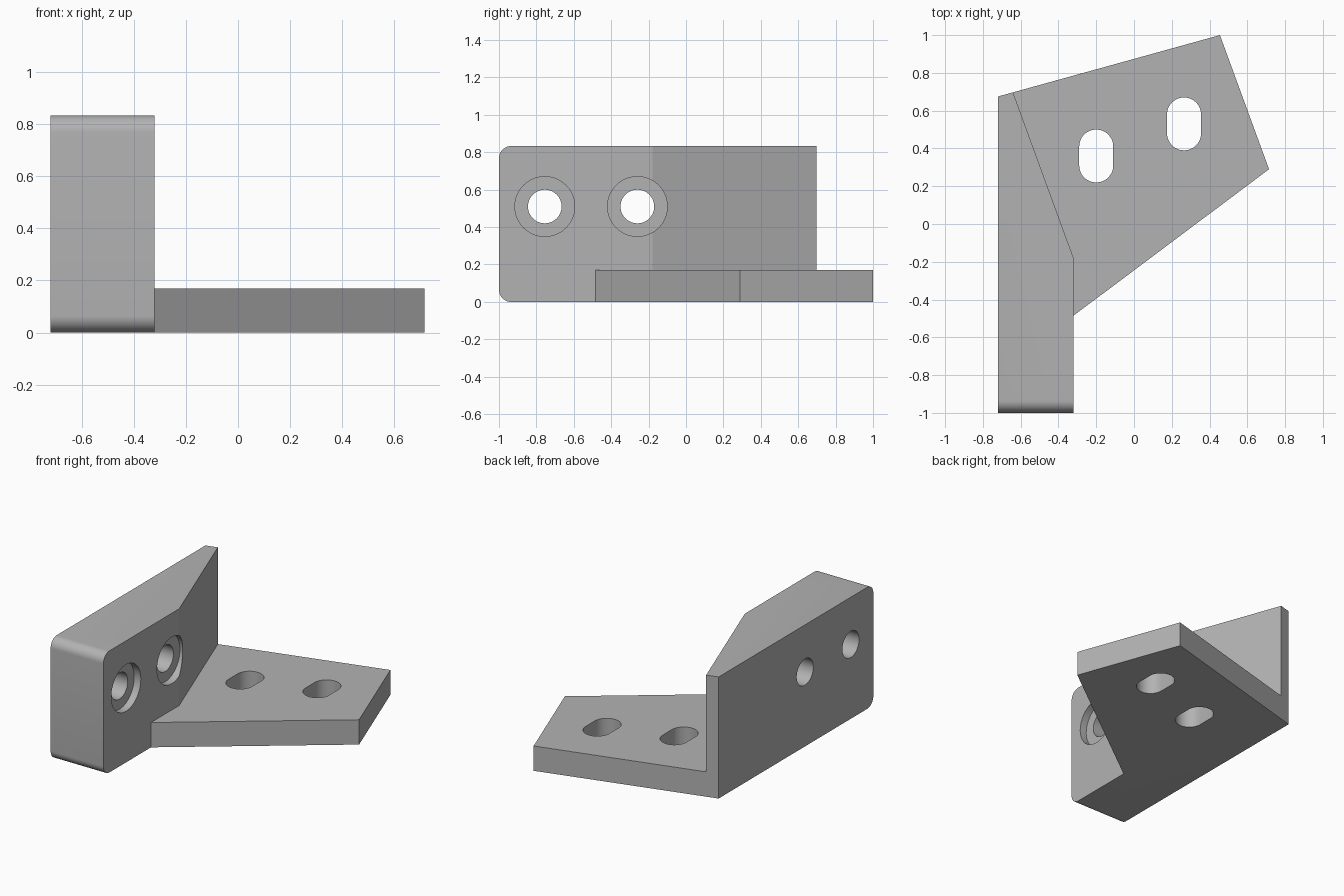
import bpy, bmesh, math
from mathutils import Matrix

cube = bpy.data.objects.get("Cube")
if cube:
    bpy.data.objects.remove(cube, do_unlink=True)

grey = bpy.data.materials.new("plain grey")
grey.use_nodes = True
colour = (0.45, 0.45, 0.45, 1)
grey.diffuse_color = colour
grey.node_tree.nodes["Principled BSDF"].inputs["Base Color"].default_value = colour

PLATE, HEIGHT, FILLET = 0.17, 0.833, 0.065
HOLE, RECESS, RECESS_DEPTH = 0.09, 0.16, 0.05
WALL_FACE = -0.32


def prism(name, outline, low, high, turn=None, fillet=0):
    """Extrude an outline upward, optionally rounding its front level edges."""
    bm = bmesh.new()
    face = bm.faces.new([bm.verts.new((x, y, low)) for x, y in outline])
    top = bmesh.ops.extrude_face_region(bm, geom=[face])["geom"]
    for v in top:
        if isinstance(v, bmesh.types.BMVert):
            v.co.z = high
    if fillet:
        front = [e for e in bm.edges
                 if all(v.co.y < -0.99 for v in e.verts)
                 and abs(e.verts[0].co.z - e.verts[1].co.z) < 0.01]
        bmesh.ops.bevel(bm, geom=front, offset=fillet, segments=10,
                        profile=0.5, affect='EDGES')
    bmesh.ops.recalc_face_normals(bm, faces=bm.faces)
    if turn:
        bm.transform(turn)
    mesh = bpy.data.meshes.new(name)
    bm.to_mesh(mesh)
    bm.free()
    mesh.materials.append(grey)
    obj = bpy.data.objects.new(name, mesh)
    bpy.context.collection.objects.link(obj)
    return obj


def slot(cx, cy, radius, straight=0, steps=24):
    """Outline of a circle, or of a slot stretched along y."""
    points = []
    for side in (0, 1):
        for i in range(steps + (1 if straight else 0)):
            a = math.pi * (side + i / steps)
            shift = straight * (1 - 2 * side)
            points.append((cx + radius * math.cos(a), cy + shift + radius * math.sin(a)))
    return points


def cut(target, cutter):
    cutter.hide_render = True
    mod = target.modifiers.new("cut", 'BOOLEAN')
    mod.operation = 'DIFFERENCE'
    mod.solver = 'EXACT'
    mod.object = cutter
    bpy.context.view_layer.objects.active = target
    bpy.ops.object.modifier_apply(modifier=mod.name)
    bpy.data.objects.remove(cutter, do_unlink=True)


# Whole body with its rounded front end
bracket = prism("angle_bracket",
                [(-0.72, -1), (WALL_FACE, -1), (WALL_FACE, -0.485),
                 (0.715, 0.29), (0.455, 1), (-0.72, 0.675)],
                0, HEIGHT, fillet=FILLET)

# Clear the space above the base plate, leaving the tapered wall
cut(bracket, prism("plate_clearance",
                   [(WALL_FACE, -0.7), (1, -0.7), (1, 1.133),
                    (-0.8, 1.133), (WALL_FACE, -0.18)], PLATE, 1))

# Slots through the base plate
for x, y in ((-0.2, 0.36), (0.265, 0.53)):
    cut(bracket, prism("slot_cutter", slot(x, y, HOLE, 0.05), -0.1, 0.4))

# Counterbored holes through the wall (local z becomes x)
sideways = Matrix(((0, 0, 1, 0), (1, 0, 0, 0), (0, 1, 0, 0), (0, 0, 0, 1)))
for y in (-0.755, -0.26):
    cut(bracket, prism("hole_cutter", slot(y, 0.51, HOLE), -1, 0, sideways))
    cut(bracket, prism("recess_cutter", slot(y, 0.51, RECESS),
                       WALL_FACE - RECESS_DEPTH, 0, sideways))

bpy.ops.object.select_all(action='DESELECT')
bracket.select_set(True)
bpy.context.view_layer.objects.active = bracket
bpy.ops.object.shade_smooth_by_angle(angle=math.radians(15))
